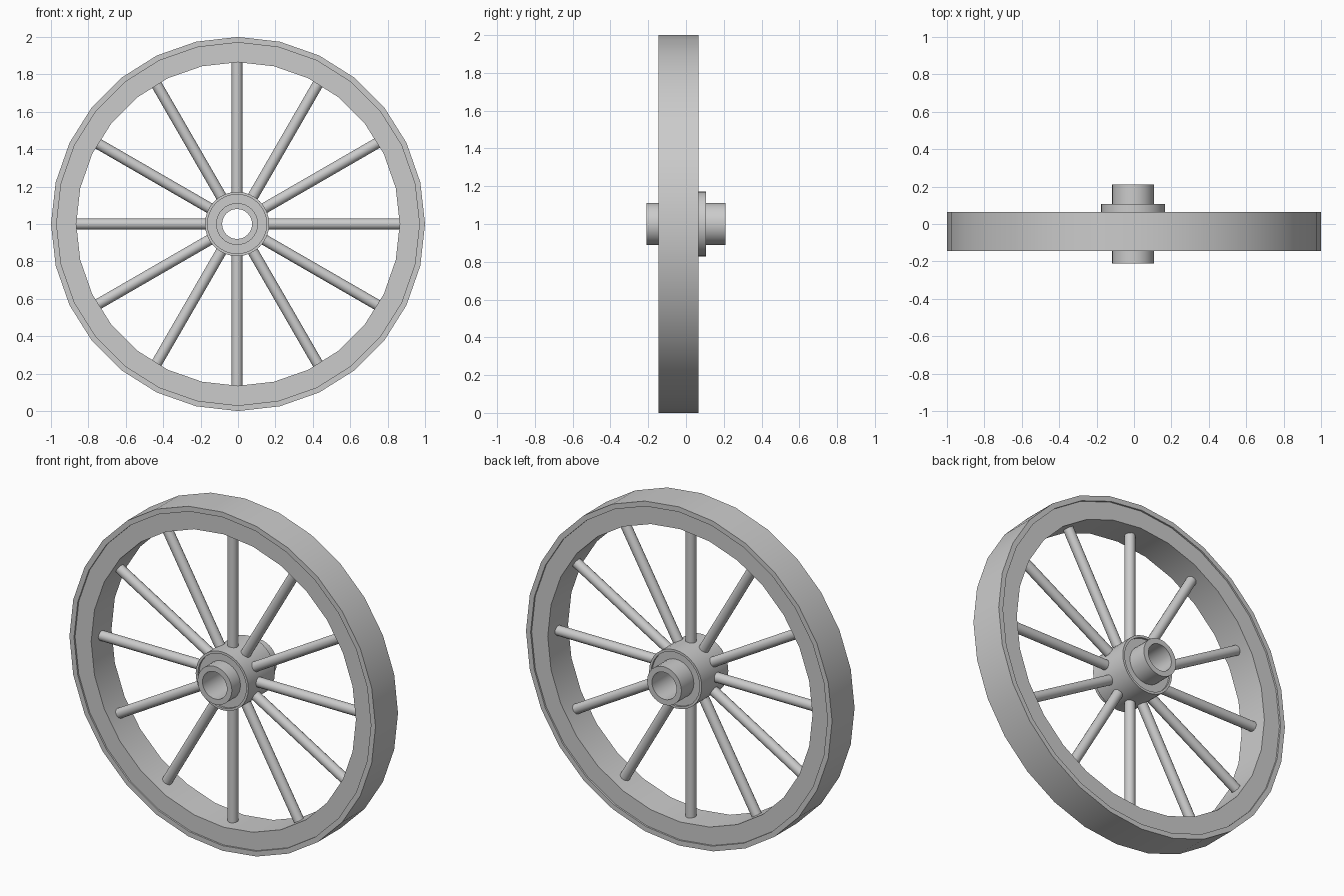
import bpy
from math import sin, cos, pi, radians
from mathutils import Matrix

cube = bpy.data.objects.get("Cube")
if cube:
    bpy.data.objects.remove(cube, do_unlink=True)

grey = bpy.data.materials.new("plain grey")
grey.use_nodes = True
grey.diffuse_color = (0.6, 0.6, 0.6, 1)
grey.node_tree.nodes["Principled BSDF"].inputs["Base Color"].default_value = (0.6, 0.6, 0.6, 1)


def finish(obj, name):
    obj.name = name
    obj.data.materials.append(grey)
    bpy.ops.object.select_all(action="DESELECT")
    obj.select_set(True)
    bpy.context.view_layer.objects.active = obj
    bpy.ops.object.shade_smooth_by_angle(angle=radians(30))


def ring(name, profile, sides, x=0.0):
    """Turn a closed (radius, y) profile about the axle line."""
    n = len(profile)
    verts = [(x + r * sin(2 * pi * i / sides), y, 1 + r * cos(2 * pi * i / sides))
             for i in range(sides) for r, y in profile]
    faces = []
    for i in range(sides):
        a, b = i * n, (i + 1) % sides * n
        for k in range(n):
            j = (k + 1) % n
            faces.append((a + k, a + j, b + j, b + k))
    mesh = bpy.data.meshes.new(name)
    mesh.from_pydata(verts, [], faces)
    obj = bpy.data.objects.new(name, mesh)
    bpy.context.collection.objects.link(obj)
    finish(obj, name)


def band(inner, outer, front, back):
    return [(inner, front), (outer, front), (outer, back), (inner, back)]


# Rim: thin tyre standing slightly proud of the felloe
ring("tyre", band(0.97, 1.0, -0.145, 0.065), 28)
ring("felloe", band(0.865, 0.972, -0.135, 0.055), 28)

# Hub: barrel with a raised lip at each end, and a bored axle sleeve
HUB_X = -0.005
ring("hub_barrel", [(0.1, -0.13), (0.158, -0.13), (0.158, -0.142), (0.172, -0.142),
                    (0.172, 0.106), (0.158, 0.106), (0.158, 0.094), (0.1, 0.094)], 32, HUB_X)
ring("axle_sleeve", band(0.08, 0.112, -0.21, 0.21), 32, HUB_X)

# Twelve round spokes
for i in range(12):
    turn = Matrix.Rotation(i * pi / 6, 4, "Y")
    bpy.ops.mesh.primitive_cylinder_add(vertices=16, radius=0.029, depth=0.74)
    spoke = bpy.context.object
    spoke.matrix_world = (Matrix.Translation((HUB_X, -0.04, 1)) @ turn
                          @ Matrix.Translation((0, 0, 0.51)))
    finish(spoke, f"spoke_{i + 1}")
